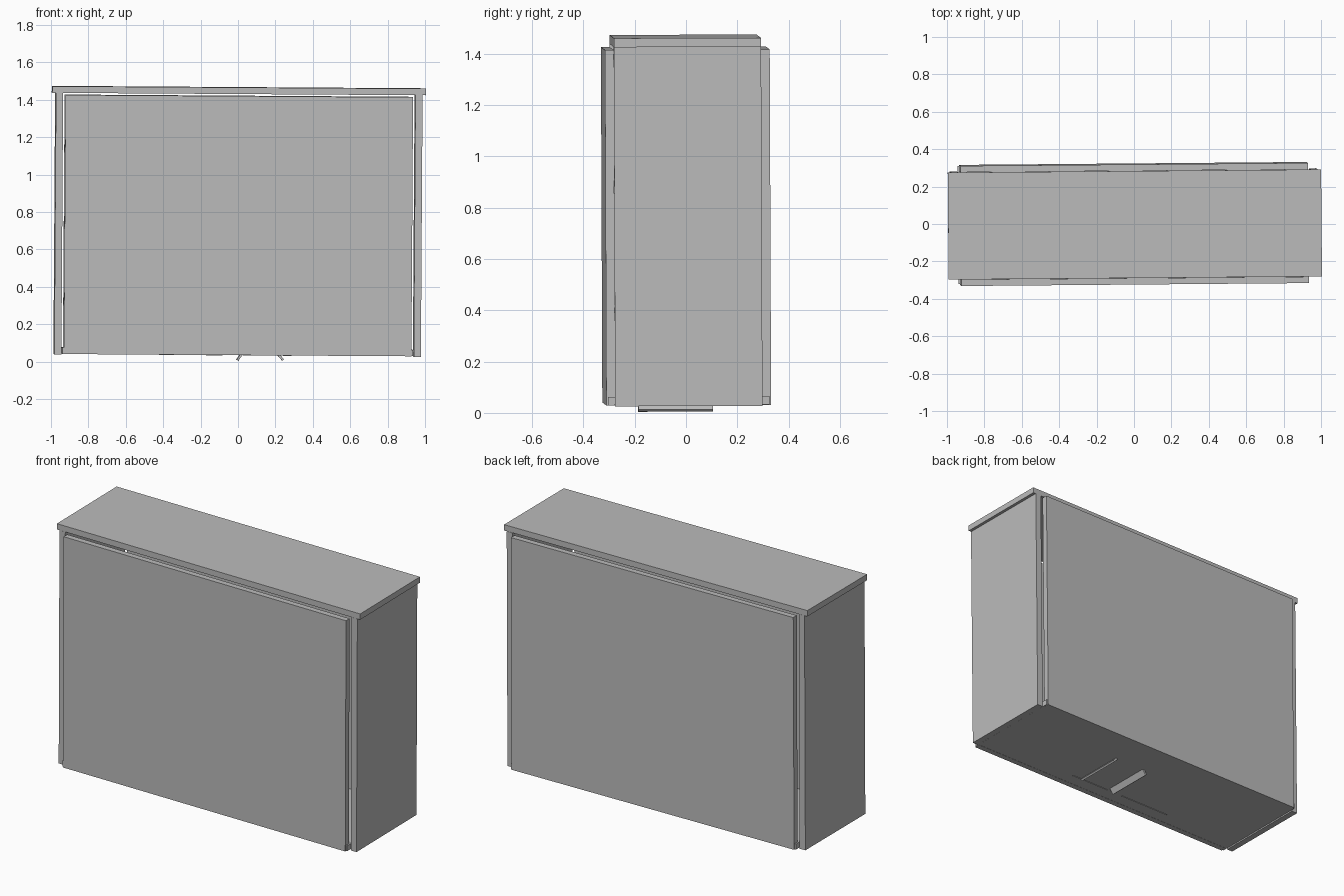
import bpy
from mathutils import Matrix, Euler, Vector

cube = bpy.data.objects.get("Cube")
if cube:
    bpy.data.objects.remove(cube, do_unlink=True)

grey = bpy.data.materials.new("plain grey")
grey.use_nodes = True
colour = (0.5, 0.5, 0.5, 1)
grey.diffuse_color = colour
grey.node_tree.nodes["Principled BSDF"].inputs["Base Color"].default_value = colour

# The whole cabinet stands very slightly askew about its middle
middle = Matrix.Translation((0, 0, 0.74))
lean = middle @ Euler((0.004, 0.0065, 0.0085)).to_matrix().to_4x4() @ middle.inverted()


def board(name, low, high, tilt=0):
    """Box between two corners, optionally turned about its own y axis."""
    low, high = Vector(low), Vector(high)
    bpy.ops.mesh.primitive_cube_add(size=1)
    obj = bpy.context.object
    obj.name = name
    place = Matrix.Translation((low + high) / 2) @ Matrix.Rotation(tilt, 4, 'Y')
    obj.data.transform(lean @ place @ Matrix.Diagonal((*(high - low), 1)))
    obj.data.materials.append(grey)
    return obj


# Lid and floor
board("lid", (-0.998, -0.286, 1.432), (0.998, 0.286, 1.467))
board("floor", (-0.937, -0.315, 0.037), (0.937, 0.315, 0.07))

# Side walls, with a narrow gap to the front and back panels
for name, s in (("right_side", -1), ("left_side", 1)):
    xs = sorted((s * 0.942, s * 0.98))
    board(name, (xs[0], -0.287, 0.033), (xs[1], 0.287, 1.432))

# Front and back panels, stopping just short of the lid
for name, s in (("front_panel", -1), ("back_panel", 1)):
    ys = sorted((s * 0.287, s * 0.321))
    board(name, (-0.929, ys[0], 0.036), (0.929, ys[1], 1.421))

# Splayed tabs under the floor
board("right_tab", (0.009, -0.19, 0.004), (0.021, 0.10, 0.055), 0.6)
board("left_tab", (0.222, -0.19, 0.004), (0.234, 0.10, 0.055), -0.75)

# Thin ribs breaking through the floor
board("right_rib", (-0.42, -0.213, 0.034), (-0.08, -0.208, 0.06))
board("left_rib", (0.03, -0.213, 0.034), (0.29, -0.208, 0.06))
